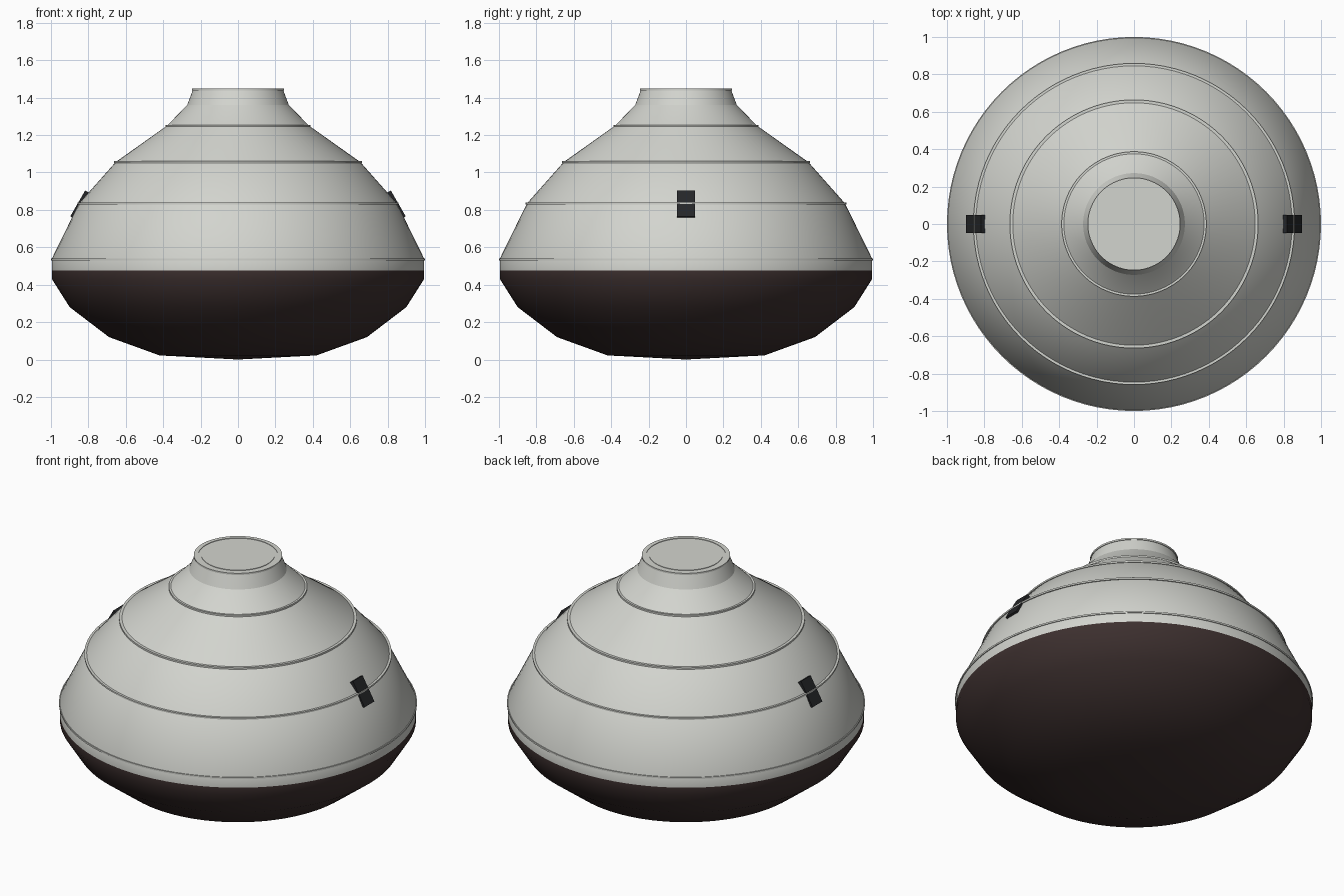
import bpy, bmesh, math
from mathutils import Matrix

SEGMENTS = 96

cube = bpy.data.objects.get("Cube")
if cube:
    bpy.data.objects.remove(cube, do_unlink=True)


def make_material(name, color):
    mat = bpy.data.materials.new(name)
    mat.use_nodes = True
    mat.diffuse_color = (*color, 1)
    bsdf = next(n for n in mat.node_tree.nodes if n.type == 'BSDF_PRINCIPLED')
    bsdf.inputs["Base Color"].default_value = (*color, 1)
    return mat


hull_grey = make_material("hull grey", (0.65, 0.66, 0.62))
shield_brown = make_material("shield dark brown", (0.046, 0.029, 0.028))
window_black = make_material("window black", (0.018, 0.019, 0.021))


def add_object(name, bm, mat, angle=35):
    bmesh.ops.remove_doubles(bm, verts=bm.verts, dist=0.0001)
    bmesh.ops.recalc_face_normals(bm, faces=bm.faces)
    mesh = bpy.data.meshes.new(name)
    bm.to_mesh(mesh)
    bm.free()
    mesh.materials.append(mat)
    obj = bpy.data.objects.new(name, mesh)
    bpy.context.collection.objects.link(obj)
    bpy.ops.object.select_all(action='DESELECT')
    obj.select_set(True)
    bpy.context.view_layer.objects.active = obj
    bpy.ops.object.shade_smooth_by_angle(angle=math.radians(angle))
    return obj


def lathe(name, profile, mat, closed=False):
    """Spin an (r, z) outline about the vertical axis."""
    bm = bmesh.new()
    verts = [bm.verts.new((r, 0, z)) for r, z in profile]
    pairs = list(zip(verts, verts[1:]))
    if closed:
        pairs.append((verts[-1], verts[0]))
    edges = [bm.edges.new(p) for p in pairs]
    bmesh.ops.spin(bm, geom=verts + edges, cent=(0, 0, 0), axis=(0, 0, 1),
                   angle=math.tau, steps=SEGMENTS, use_duplicate=False)
    return add_object(name, bm, mat)


# Heat shield and conical hull
lathe("heat_shield", [(0, 0), (0.42, 0.022), (0.69, 0.12), (0.90, 0.28),
                      (0.995, 0.43), (0.995, 0.475)], shield_brown)
lathe("hull", [(0.995, 0.475), (0.995, 0.54), (0.85, 0.835), (0.655, 1.055),
               (0.38, 1.25), (0.272, 1.36)], hull_grey)

# Docking neck with a flat lid
lathe("neck", [(0.272, 1.36), (0.24, 1.445), (0.205, 1.445)], hull_grey)
lathe("neck_lid", [(0.205, 1.445), (0.205, 1.448), (0, 1.448)], hull_grey)

# Thin raised bands along the panel joints
bands = {"base": (1.0, 0.535), "lower": (0.859, 0.835), "middle": (0.664, 1.055),
         "upper": (0.387, 1.25), "neck": (0.247, 1.443)}
for label, (r, z) in bands.items():
    h = 0.005
    lathe(label + "_band", [(r - 0.025, z - h), (r, z - h), (r, z + h),
                            (r - 0.025, z + h)], hull_grey, closed=True)

# Side windows, tilted to follow the hull
for label, side in (("left", 1), ("right", -1)):
    bm = bmesh.new()
    bmesh.ops.create_cube(bm, size=1, matrix=Matrix.Diagonal((0.03, 0.095, 0.16, 1)))
    tilt = Matrix.Rotation(math.radians(-30 * side), 4, 'Y')
    place = Matrix.Translation((0.844 * side, 0, 0.827))
    bmesh.ops.transform(bm, matrix=place @ tilt, verts=bm.verts)
    add_object(label + "_window", bm, window_black)
